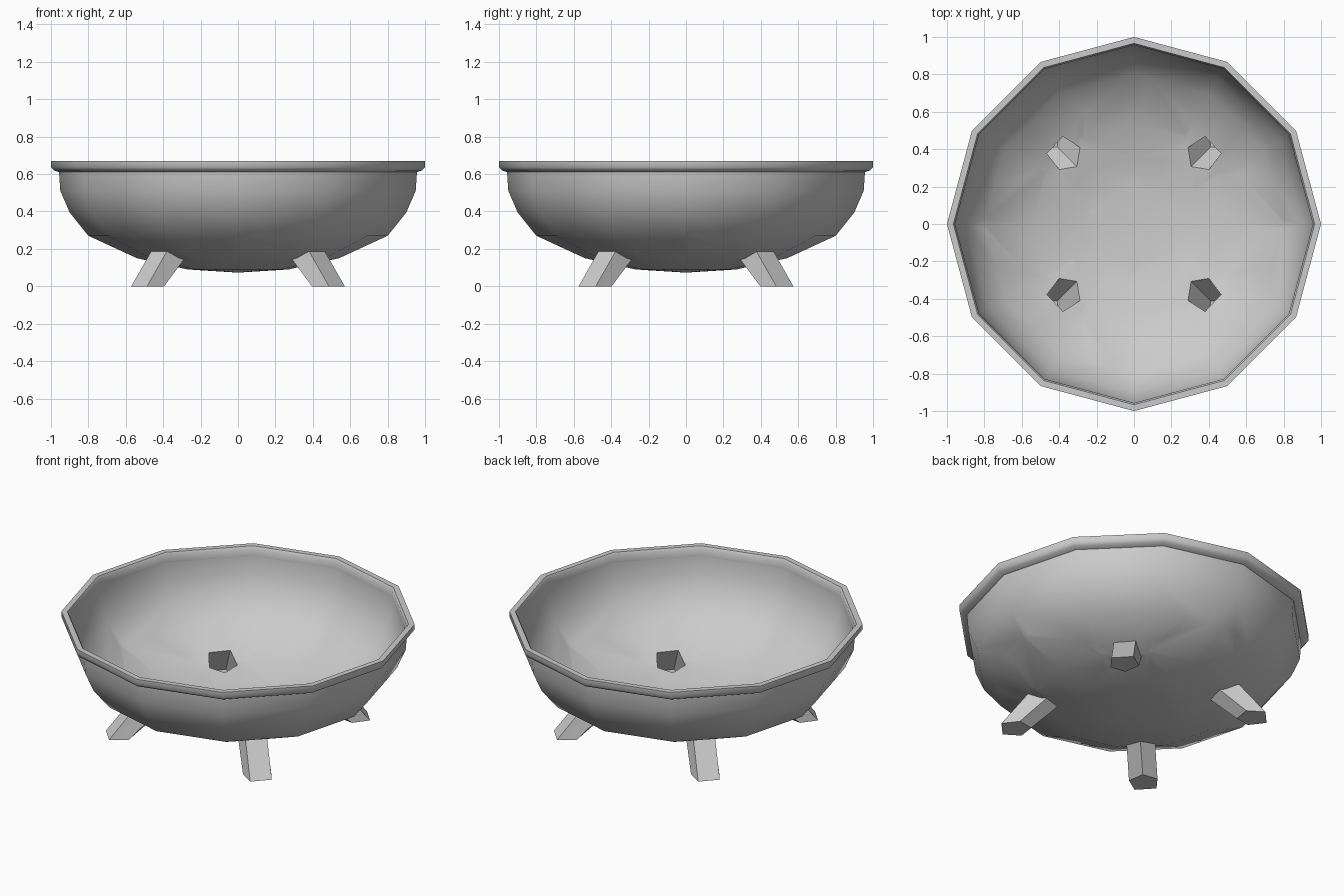
import bpy, bmesh, math
from mathutils import Vector

if "Cube" in bpy.data.objects:
    bpy.data.objects.remove(bpy.data.objects["Cube"])

SIDES = 12


def lathe(profile, closed=False, pole=None):
    """Spin (radius, z) points around z into a bmesh with SIDES segments."""
    bm = bmesh.new()
    rings = []
    for r, z in profile:
        rings.append([bm.verts.new((r * math.cos(2 * math.pi * i / SIDES),
                                    r * math.sin(2 * math.pi * i / SIDES), z))
                      for i in range(SIDES)])
    pairs = list(zip(rings, rings[1:]))
    if closed:
        pairs.append((rings[-1], rings[0]))
    for a, b in pairs:
        for i in range(SIDES):
            j = (i + 1) % SIDES
            bm.faces.new((a[i], a[j], b[j], b[i]))
    if pole is not None:
        p = bm.verts.new((0, 0, pole))
        for i in range(SIDES):
            bm.faces.new((p, rings[0][(i + 1) % SIDES], rings[0][i]))
    return bm


def finish(bm, name, angle):
    for f in bm.faces:
        f.smooth = True
    mesh = bpy.data.meshes.new(name)
    bm.to_mesh(mesh)
    bm.free()
    obj = bpy.data.objects.new(name, mesh)
    bpy.context.collection.objects.link(obj)
    bpy.ops.object.select_all(action='DESELECT')
    obj.select_set(True)
    bpy.context.view_layer.objects.active = obj
    bpy.ops.object.shade_smooth_by_angle(angle=math.radians(angle))


# Bowl shell
bowl = lathe([(0.27, 0.09), (0.54, 0.15), (0.80, 0.27), (0.90, 0.395),
              (0.95, 0.51), (0.957, 0.61)], pole=0.073)

# Rolled rim
rim = lathe([(0.957, 0.61), (0.985, 0.62), (1.0, 0.637), (1.0, 0.67),
             (0.966, 0.67), (0.957, 0.655)], closed=True)
bmesh.ops.recalc_face_normals(rim, faces=rim.faces[:])
finish(rim, "rim", 50)

# Hollow five-sided legs, drawn out of drain holes cut in the bowl
HOLE = [(0.465, 0.377), (0.38, 0.468), (0.289, 0.409), (0.305, 0.307), (0.40, 0.291)]
SPREAD = 0.106
legs = []
for sx, sy, name in ((1, 1, "back_right_leg"), (-1, 1, "back_left_leg"),
                     (1, -1, "front_right_leg"), (-1, -1, "front_left_leg")):
    pts = [Vector((x * sx, y * sy, 0)) for x, y in HOLE]
    mid = sum(pts, Vector()) / 5
    planes = []
    for a, b in zip(pts, pts[1:] + pts[:1]):
        n = (b - a).cross(Vector((0, 0, 1))).normalized()
        planes.append((a, n if n.dot(a - mid) > 0 else -n))
    for co, n in planes:
        faces = [f for f in bowl.faces if any(v.co.x * sx > -0.01 and v.co.y * sy > -0.01
                 for v in f.verts) and f.calc_center_median().z < 0.3]
        geom = set(faces)
        for f in faces:
            geom.update(f.edges, f.verts)
        bmesh.ops.bisect_plane(bowl, geom=list(geom), plane_co=co, plane_no=n, dist=1e-5)
    inside = [f for f in bowl.faces
              if all((f.calc_center_median() - co).dot(n) < 0 for co, n in planes)]
    bmesh.ops.delete(bowl, geom=inside, context='FACES')
    edges = [e for e in bowl.edges if e.is_boundary
             and all(v.co.z < 0.4 and v.co.x * sx > 0 and v.co.y * sy > 0 for v in e.verts)]

    leg = bmesh.new()
    top, low = {}, {}
    foot = []
    for e in edges:
        for v in e.verts:
            if v not in top:
                top[v] = leg.verts.new(v.co)
                low[v] = leg.verts.new((v.co.x + SPREAD * sx, v.co.y + SPREAD * sy, 0))
        a, b = e.verts
        leg.faces.new((top[a], top[b], low[b], low[a]))
        foot.append(leg.edges.get((low[a], low[b])))
    # flat foot
    bmesh.ops.contextual_create(leg, geom=foot)
    bmesh.ops.recalc_face_normals(leg, faces=leg.faces[:])
    if sum(f.normal.dot(f.calc_center_median() - Vector((mid.x + SPREAD / 2 * sx,
           mid.y + SPREAD / 2 * sy, 0.08))) for f in leg.faces) < 0:
        bmesh.ops.reverse_faces(leg, faces=leg.faces[:])
    legs.append((leg, name))

for leg, name in legs:
    finish(leg, name, 40)

# Keep the shell facing outward
bmesh.ops.recalc_face_normals(bowl, faces=bowl.faces[:])
if sum(f.normal.dot(f.calc_center_median() - Vector((0, 0, 0.6))) for f in bowl.faces) < 0:
    bmesh.ops.reverse_faces(bowl, faces=bowl.faces[:])
finish(bowl, "bowl", 60)
